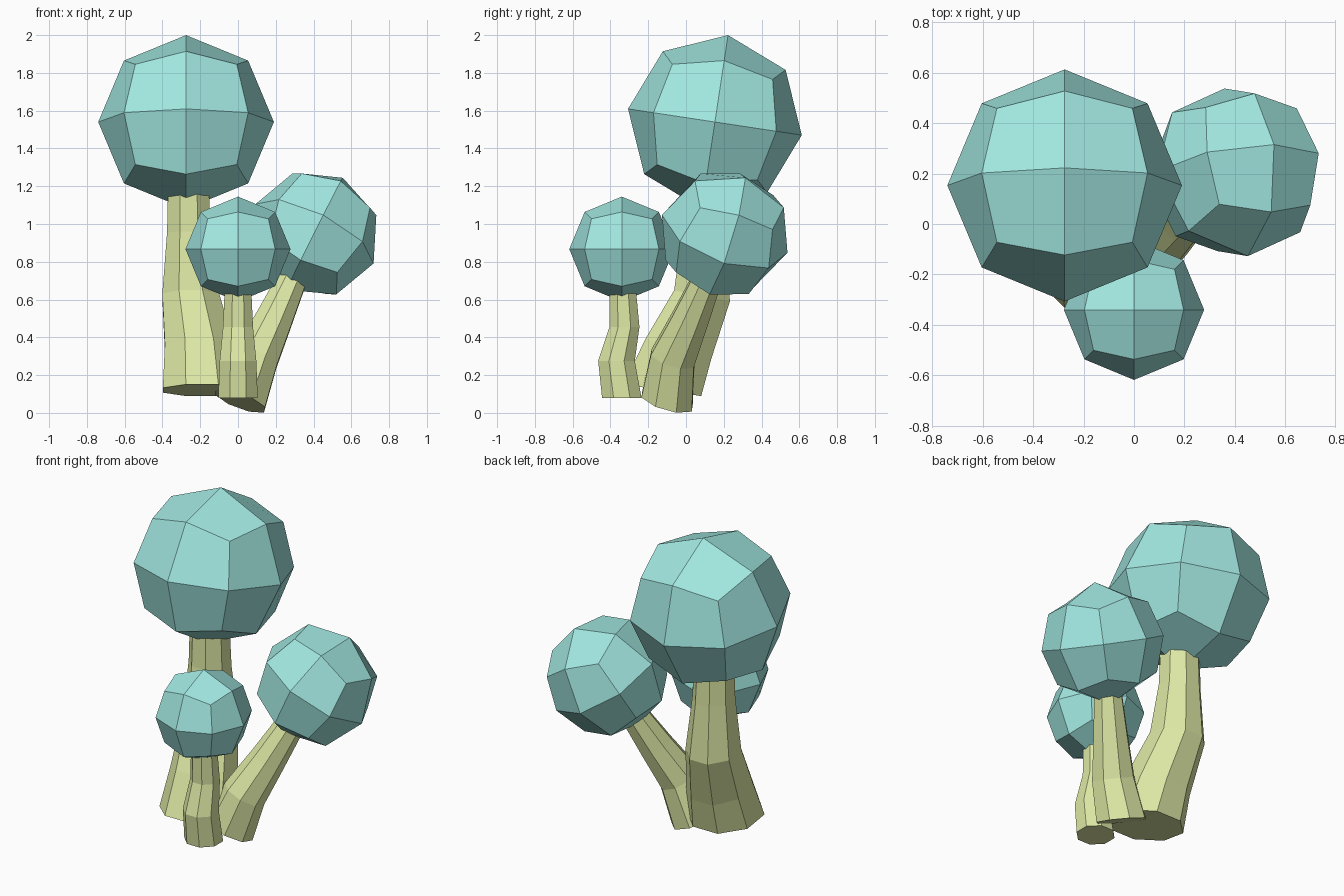
import bpy, bmesh, math
from mathutils import Vector, Matrix

if "Cube" in bpy.data.objects:
    bpy.data.objects.remove(bpy.data.objects["Cube"])


def material(name, color):
    m = bpy.data.materials.new(name)
    m.diffuse_color = (*color, 1)
    m.use_nodes = True
    m.node_tree.nodes["Principled BSDF"].inputs["Base Color"].default_value = m.diffuse_color
    return m


TEAL = material("teal", (0.36, 0.80, 0.75))
GREEN = material("green", (0.72, 0.80, 0.37))


def finish(bm, name, mat):
    bmesh.ops.recalc_face_normals(bm, faces=bm.faces)
    me = bpy.data.meshes.new(name)
    bm.to_mesh(me)
    bm.free()
    me.materials.append(mat)
    bpy.context.collection.objects.link(bpy.data.objects.new(name, me))


def head(name, center, radius, rot):
    # cube split once per edge and pushed out to a sphere: 24 quads
    bm = bmesh.new()
    bmesh.ops.create_cube(bm, size=2)
    bmesh.ops.subdivide_edges(bm, edges=bm.edges[:], cuts=1, use_grid_fill=True)
    for v in bm.verts:
        v.co = Vector(center) + rot @ (v.co.normalized() * radius)
    finish(bm, name, TEAL)


def stalk(name, rings, sides=8):
    # eight-sided tube through rings of (center, radius, axis)
    bm = bmesh.new()
    loops = []
    for c, r, axis in rings:
        q = Vector((0, 0, 1)).rotation_difference(Vector(axis))
        angles = [(i + 0.5) * math.tau / sides for i in range(sides)]
        loops.append([bm.verts.new(Vector(c) + q @ Vector((r * math.cos(a), r * math.sin(a), 0)))
                      for a in angles])
    for a, b in zip(loops, loops[1:]):
        for i in range(sides):
            j = (i + 1) % sides
            bm.faces.new((a[i], a[j], b[j], b[i]))
    bm.faces.new(loops[0][::-1])
    bm.faces.new(loops[-1])
    finish(bm, name, GREEN)


# Heads
lean_z = Vector((0.43, 0.315, 0.85)).normalized()
lean_x = Vector((0.895, -0.01, -0.45))
lean_x = (lean_x - lean_z * lean_x.dot(lean_z)).normalized()
lean = Matrix((lean_x, lean_z.cross(lean_x), lean_z)).transposed()
head("large_head", (-0.275, 0.153, 1.54), 0.465, Matrix.Rotation(math.radians(-8.6), 3, 'X'))
head("leaning_head", (0.405, 0.205, 0.948), 0.35, lean)
head("small_head", (0, -0.34, 0.867), 0.278, Matrix.Identity(3))

# Stalks
UP = (0, 0, 1)
stalk("large_stalk", [
    ((-0.19, -0.125, 0.12), 0.225, (0, 0.15, 1)),
    ((-0.205, -0.04, 0.34), 0.197, (0, 0.3, 1)),
    ((-0.25, 0.085, 0.62), 0.163, (0, 0.2, 1)),
    ((-0.26, 0.095, 0.95), 0.125, (0, 0.1, 1)),
    ((-0.262, 0.095, 1.15), 0.118, (0, 0.15, 1))])
stalk("leaning_stalk", [
    ((0.01, -0.1, 0.064), 0.15, (0.38, 0.3, 1)),
    ((0.095, -0.07, 0.29), 0.128, (0.42, 0.32, 1)),
    ((0.19, 0.02, 0.49), 0.105, (0.5, 0.4, 1)),
    ((0.28, 0.105, 0.69), 0.085, tuple(lean_z))])
stalk("small_stalk", [
    ((0, -0.34, 0.08), 0.113, UP),
    ((0, -0.368, 0.275), 0.105, UP),
    ((0, -0.326, 0.455), 0.086, UP),
    ((0, -0.335, 0.64), 0.077, UP)])
